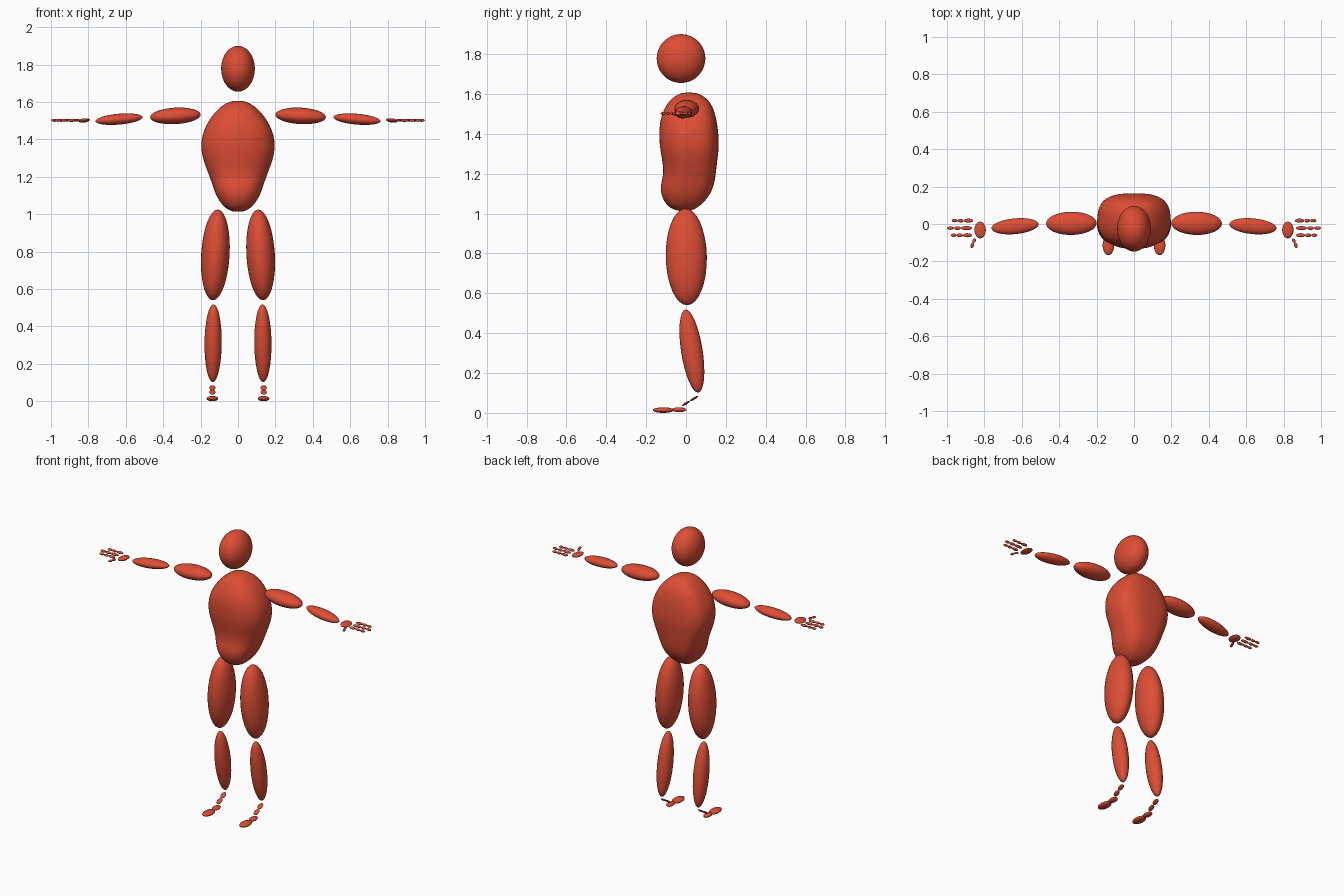
import bpy
import bmesh
from math import cos, sin, tau
from mathutils import Matrix, Vector

old = bpy.data.objects.get("Cube")
if old:
    bpy.data.objects.remove(old, do_unlink=True)

COLOUR = (0.73, 0.075, 0.035, 1)
red = bpy.data.materials.new("warm_red")
red.use_nodes = True
red.diffuse_color = COLOUR
red.node_tree.nodes["Principled BSDF"].inputs["Base Color"].default_value = COLOUR


def finish(name, bm):
    """Turn a bmesh into a smooth red object."""
    bmesh.ops.recalc_face_normals(bm, faces=bm.faces)
    for face in bm.faces:
        face.smooth = True
    mesh = bpy.data.meshes.new(name)
    bm.to_mesh(mesh)
    bm.free()
    mesh.materials.append(red)
    obj = bpy.data.objects.new(name, mesh)
    bpy.context.collection.objects.link(obj)
    return obj


def ellipsoid(name, start, end, across, wide, thick, segments=32):
    """Ellipsoid from start to end; wide is its radius along the across direction."""
    start, end = Vector(start), Vector(end)
    axis = end - start
    length = axis.length / 2
    axis.normalize()
    side = Vector(across)
    side = (side - axis * side.dot(axis)).normalized()
    other = axis.cross(side)
    frame = Matrix((side * wide, other * thick, axis * length)).transposed().to_4x4()
    frame.translation = (start + end) / 2
    bm = bmesh.new()
    bmesh.ops.create_uvsphere(bm, u_segments=segments, v_segments=segments // 2, radius=1)
    bm.transform(frame)
    return finish(name, bm)


def signed_power(value, power):
    return abs(value) ** power * (1 if value >= 0 else -1)


def loft_torso(rows, count=28):
    """Rounded-box rings: height, half width, front y, back y."""
    bm = bmesh.new()
    rings = []
    for z, half, front, back in rows:
        mid, depth = (front + back) / 2, (back - front) / 2
        ring = []
        for i in range(count):
            c, s = cos(tau * i / count), sin(tau * i / count)
            power = 0.7 if s > 0 else 0.88
            ring.append(bm.verts.new((half * signed_power(c, power),
                                      mid + depth * signed_power(s, power), z)))
        rings.append(ring)
    for low, high in zip(rings, rings[1:]):
        for i in range(count):
            j = (i + 1) % count
            bm.faces.new((low[i], low[j], high[j], high[i]))
    for ring in (rings[0], rings[-1]):
        tip = bm.verts.new(sum((v.co for v in ring), Vector()) / count)
        for i in range(count):
            bm.faces.new((ring[i], ring[(i + 1) % count], tip))
    obj = finish("torso", bm)
    obj.modifiers.new("smooth", "SUBSURF").levels = 2
    obj.modifiers["smooth"].render_levels = 2
    return obj


X, Y = (1, 0, 0), (0, 1, 0)

# Head and torso
ellipsoid("head", (0, -0.025, 1.655), (0, -0.025, 1.9), X, 0.09, 0.122, 48)
loft_torso([
    (1.013, 0.025, -0.04, 0.02),
    (1.025, 0.055, -0.075, 0.05),
    (1.05, 0.087, -0.105, 0.085),
    (1.10, 0.118, -0.128, 0.125),
    (1.15, 0.135, -0.127, 0.143),
    (1.20, 0.152, -0.112, 0.150),
    (1.27, 0.180, -0.120, 0.158),
    (1.34, 0.200, -0.134, 0.167),
    (1.42, 0.195, -0.136, 0.162),
    (1.49, 0.165, -0.126, 0.150),
    (1.55, 0.121, -0.098, 0.130),
    (1.59, 0.073, -0.058, 0.090),
    (1.606, 0.03, -0.02, 0.05),
])

# Finger rows: y position and the x of each joint
FINGERS = {
    "outer": (0.018, (0.86, 0.91, 0.942, 0.975)),
    "middle": (-0.022, (0.866, 0.925, 0.962, 1.0)),
    "inner": (-0.06, (0.866, 0.915, 0.948, 0.98)),
}

for label, s in (("left", 1), ("right", -1)):

    def part(name, start, end, across, wide, thick, segments=32):
        ellipsoid(f"{label}_{name}", (s * start[0], *start[1:]),
                  (s * end[0], *end[1:]), across, wide, thick, segments)

    # Arm
    part("upper_arm", (0.2, 0.005, 1.533), (0.47, 0.002, 1.518), Y, 0.062, 0.044)
    part("forearm", (0.51, 0, 1.519), (0.762, -0.024, 1.497), Y, 0.042, 0.029)
    part("palm", (0.792, -0.032, 1.505), (0.853, -0.032, 1.497), Y, 0.045, 0.011, 20)

    # Fingers and thumb
    for finger, (y, joints) in FINGERS.items():
        for n, (a, b) in enumerate(zip(joints, joints[1:])):
            part(f"{finger}_finger_{n}", (a, y, 1.502), (b, y, 1.502),
                 Y, 0.011 - 0.001 * n, 0.008, 12)
    thumb = [(0.849, -0.078, 1.502), (0.86, -0.1, 1.502), (0.87, -0.128, 1.502)]
    for n, (a, b) in enumerate(zip(thumb, thumb[1:])):
        part(f"thumb_{n}", a, b, X, 0.009, 0.007, 12)

    # Leg
    part("thigh", (0.107, -0.003, 1.025), (0.135, 0.006, 0.54), X, 0.076, 0.103)
    part("shin", (0.131, -0.003, 0.518), (0.135, 0.062, 0.102), X, 0.046, 0.054)

    # Ankle and foot
    part("ankle_upper", (0.137, 0.06, 0.084), (0.137, 0.02, 0.06), X, 0.017, 0.006, 16)
    part("ankle_lower", (0.137, 0.02, 0.06), (0.137, -0.02, 0.036), X, 0.017, 0.006, 16)
    part("heel", (0.137, 0.002, 0.016), (0.137, -0.07, 0.016), X, 0.022, 0.012, 20)
    part("forefoot", (0.137, -0.06, 0.014), (0.137, -0.167, 0.014), X, 0.031, 0.014, 20)
